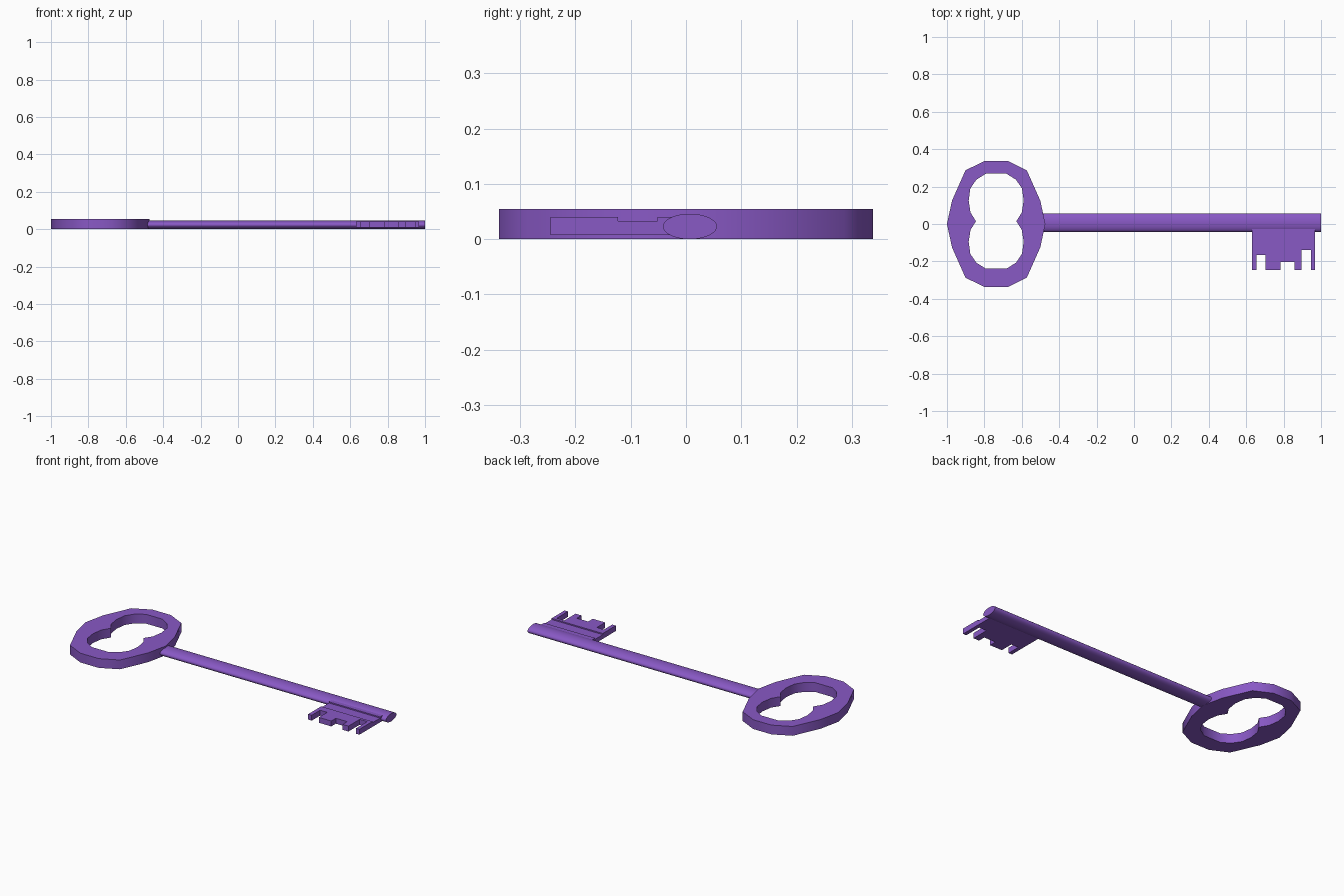
import bpy, math

if "Cube" in bpy.data.objects:
    bpy.data.objects.remove(bpy.data.objects["Cube"])

mat = bpy.data.materials.new("purple")
mat.diffuse_color = (0.25, 0.10, 0.56, 1)
mat.use_nodes = True
mat.node_tree.nodes["Principled BSDF"].inputs["Base Color"].default_value = mat.diffuse_color


def finish(obj, name, angle):
    obj.name = name
    obj.data.materials.clear()
    obj.data.materials.append(mat)
    bpy.ops.object.select_all(action='DESELECT')
    obj.select_set(True)
    bpy.context.view_layer.objects.active = obj
    bpy.ops.object.shade_smooth_by_angle(angle=math.radians(angle))


def box(x0, x1, y0, y1, z0, z1):
    bpy.ops.mesh.primitive_cube_add(
        size=1, location=((x0 + x1) / 2, (y0 + y1) / 2, (z0 + z1) / 2))
    obj = bpy.context.object
    obj.scale = (x1 - x0, y1 - y0, z1 - z0)
    bpy.ops.object.transform_apply(location=True, rotation=False, scale=True)
    return obj


def four_way(quarter, cx, cy):
    """Mirror a right/upper quarter outline (side to top) into a closed loop."""
    half = quarter + [(-x, y) for x, y in reversed(quarter)]
    loop = half + [(x, -y) for x, y in reversed(half[1:-1])]
    return [(cx + x, cy + y) for x, y in loop]


# Bow: faceted oval ring with a two-lobed opening
outer = four_way([(0.263, 0), (0.236, 0.125), (0.164, 0.287), (0.06, 0.338)], -0.737, 0)
inner = four_way([(0.108, 0), (0.137, 0.046), (0.147, 0.11), (0.138, 0.175),
                  (0.106, 0.222), (0.055, 0.254)], -0.737, 0.015)
curve = bpy.data.curves.new("bow", 'CURVE')
curve.dimensions = '2D'
curve.fill_mode = 'BOTH'
curve.extrude = 0.0275
for pts in (outer, inner):
    s = curve.splines.new('POLY')
    s.points.add(len(pts) - 1)
    for p, (x, y) in zip(s.points, pts):
        p.co = (x, y, 0, 1)
    s.use_cyclic_u = True
bow = bpy.data.objects.new("bow", curve)
bow.location.z = 0.0275
bpy.context.collection.objects.link(bow)
bpy.ops.object.select_all(action='DESELECT')
bow.select_set(True)
bpy.context.view_layer.objects.active = bow
bpy.ops.object.convert(target='MESH')
finish(bpy.context.object, "bow", 45)

# Shaft: flattened round bar
bpy.ops.mesh.primitive_cylinder_add(
    vertices=32, radius=1, depth=1.49, location=(0.255, 0.007, 0.023),
    rotation=(0, math.pi / 2, 0))
shaft = bpy.context.object
shaft.scale = (0.023, 0.049, 1)
bpy.ops.object.transform_apply(location=False, rotation=True, scale=True)
finish(shaft, "shaft", 30)

# Bit: plate with a shallow groove along the top and three notches
bit = box(0.632, 0.968, -0.245, -0.015, 0.008, 0.04)
cuts = [(0.5, 1.1, -0.123, -0.052, 0.033, 0.1),
        (0.655, 0.702, -0.3, -0.167, -0.1, 0.1),
        (0.783, 0.858, -0.3, -0.202, -0.1, 0.1),
        (0.896, 0.946, -0.3, -0.140, -0.1, 0.1)]
for c in cuts:
    cutter = box(*c)
    cutter.hide_render = True
    mod = bit.modifiers.new("cut", 'BOOLEAN')
    mod.operation = 'DIFFERENCE'
    mod.solver = 'EXACT'
    mod.object = cutter
    bpy.context.view_layer.objects.active = bit
    bpy.ops.object.modifier_apply(modifier=mod.name)
    bpy.data.objects.remove(cutter)
finish(bit, "bit", 30)
